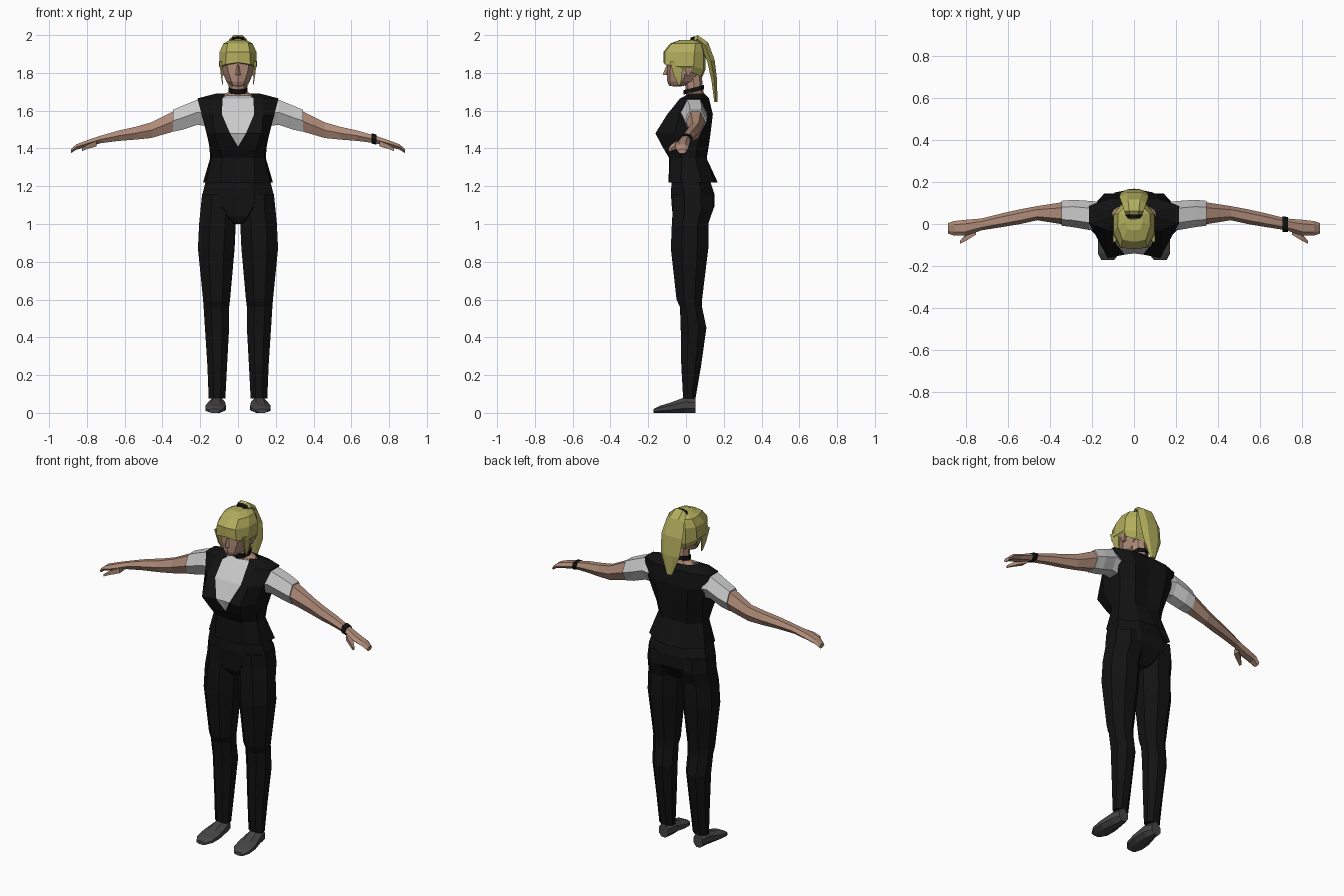
import bpy, bmesh
from math import cos, sin, pi
from mathutils import Vector


def material(name, r, g, b):
    m = bpy.data.materials.new(name)
    m.diffuse_color = (r, g, b, 1)
    return m


BLACK = material("black_cloth", 0.006, 0.006, 0.006)
SHOE = material("shoe_grey", 0.06, 0.06, 0.06)
SKIN = material("skin", 0.43, 0.26, 0.19)
HAIR = material("blonde_hair", 0.45, 0.42, 0.11)
WHITE = material("white_cloth", 0.8, 0.8, 0.8)


def grid(name, rows, mat, mirror=False, closed=False, caps=(False, False)):
    """Skin quads between rows of points, optionally mirrored across x."""
    bm = bmesh.new()
    vs = [[bm.verts.new(p) for p in r] for r in rows]
    n = len(vs[0])
    for a, b in zip(vs, vs[1:]):
        for i in range(n if closed else n - 1):
            j = (i + 1) % n
            bm.faces.new((a[i], a[j], b[j], b[i]))
    for on, r in zip(caps, (vs[0], vs[-1])):
        if on:
            bm.faces.new(r)
    bmesh.ops.remove_doubles(bm, verts=bm.verts, dist=0.0005)
    bmesh.ops.recalc_face_normals(bm, faces=bm.faces)
    # open shells must face away from the body axis
    if not closed and sum(f.normal.x * f.calc_center_median().x +
                          f.normal.y * f.calc_center_median().y for f in bm.faces) < 0:
        bmesh.ops.reverse_faces(bm, faces=bm.faces)
    me = bpy.data.meshes.new(name)
    bm.to_mesh(me)
    bm.free()
    me.materials.append(mat)
    ob = bpy.data.objects.new(name, me)
    bpy.context.collection.objects.link(ob)
    if mirror:
        m = ob.modifiers.new("mirror", 'MIRROR')
        m.merge_threshold = 0.001
    return ob


def loft(name, axis, sections, mat, n=8, turn=0.0, mirror=False):
    """Loft n-gons fitted to boxes (position, a0, a1, b0, b1) along an axis."""
    unit = [(cos(2 * pi * (i + turn) / n), sin(2 * pi * (i + turn) / n)) for i in range(n)]
    ma, mb = (max(abs(u[k]) for u in unit) for k in (0, 1))
    rows = []
    for p, a0, a1, b0, b1 in sections:
        row = []
        for u, v in unit:
            a = (a0 + a1) / 2 + (a1 - a0) / 2 * u / ma
            b = (b0 + b1) / 2 + (b1 - b0) / 2 * v / mb
            row.append({'x': (p, a, b), 'y': (a, p, b), 'z': (a, b, p)}[axis])
        rows.append(row)
    return grid(name, rows, mat, mirror, True, (True, True))


def levels(table):
    """Turn (z, (x, y), ...) entries into rows of points."""
    return [[(x, y, z) for x, y in pts] for z, *pts in table]


# Shoes
loft("shoe", 'y', [(.05, .085, .145, 0, .075), (0, .07, .155, 0, .085),
                   (-.08, .064, .172, 0, .055), (-.14, .07, .172, 0, .037),
                   (-.172, .095, .155, 0, .02)], SHOE, 8, .5, True)

# Trousers: legs and hips
loft("trouser_leg", 'z', [(.075, .067, .155, -.015, .05), (.25, .058, .162, -.025, .08),
                          (.45, .047, .175, -.028, .108), (.56, .047, .182, -.032, .085),
                          (.6, .042, .185, -.05, .085), (.87, .018, .212, -.08, .118),
                          (1.0, .012, .206, -.075, .118), (1.08, .004, .198, -.07, .145),
                          (1.16, .01, .19, -.07, .14)], BLACK, 8, .5, True)
loft("trouser_hips", 'z', [(1.0, -.03, .03, -.045, .09), (1.04, -.12, .12, -.07, .12),
                           (1.09, -.192, .192, -.075, .15), (1.16, -.188, .188, -.08, .15),
                           (1.25, -.165, .165, -.075, .12)], BLACK, 8, .5)

# Waistcoat: half shell from the neckline edge round to the back centre
grid("waistcoat", levels([
    (1.22, (0, -.092), (.09, -.088), (.172, -.03), (.185, .085), (.09, .15), (0, .168)),
    (1.35, (0, -.09), (.085, -.085), (.14, -.02), (.147, .05), (.08, .11), (0, .108)),
    (1.41, (0, -.118), (.1, -.125), (.15, -.04), (.152, .06), (.09, .12), (0, .112)),
    (1.48, (.042, -.145), (.125, -.162), (.167, -.06), (.165, .08), (.1, .13), (0, .12)),
    (1.58, (.085, -.095), (.135, -.1), (.192, -.035), (.192, .095), (.11, .142), (0, .128)),
    (1.665, (.082, -.03), (.13, -.03), (.215, .005), (.215, .085), (.12, .12), (0, .122)),
    (1.692, (.065, .02), (.09, .02), (.11, .035), (.105, .06), (.07, .085), (0, .095))]),
    BLACK, True)

# Shirt front in the V opening, and sleeves
grid("shirt_front", levels([
    (1.41, (0, -.118), (0, -.118)), (1.48, (0, -.14), (.042, -.145)),
    (1.58, (0, -.098), (.085, -.095)), (1.665, (0, -.032), (.082, -.03)),
    (1.68, (0, 0), (.065, .015))]), WHITE, True)
loft("shirt_sleeve", 'x', [(.17, -.03, .105, 1.52, 1.65), (.215, -.028, .11, 1.525, 1.658),
                           (.29, -.015, .115, 1.5, 1.628), (.345, -.008, .11, 1.488, 1.604)],
     WHITE, 6, 0, True)

# Arms with hands and thumbs
loft("arm", 'x', [(.33, -.003, .105, 1.493, 1.603), (.46, .018, .085, 1.455, 1.538),
                  (.54, .0, .07, 1.447, 1.515), (.63, -.015, .05, 1.44, 1.495),
                  (.725, -.03, .026, 1.428, 1.468), (.80, -.056, .02, 1.408, 1.443),
                  (.855, -.055, .014, 1.394, 1.422), (.885, -.045, .004, 1.374, 1.396)],
     SKIN, 6, 0, True)
loft("thumb", 'x', [(.75, -.05, -.01, 1.41, 1.44), (.795, -.078, -.045, 1.398, 1.422),
                    (.826, -.093, -.078, 1.386, 1.4)], SKIN, 4, .5, True)
loft("wrist_band", 'x', [(.707, -.037, .037, 1.426, 1.48), (.733, -.039, .033, 1.42, 1.474)],
     BLACK, 8)

# Neck and choker
loft("neck", 'z', [(1.65, -.11, .11, -.015, .11), (1.684, -.08, .08, 0, .1),
                   (1.7, -.046, .046, 0, .092), (1.82, -.045, .045, -.015, .08)], SKIN)
choker = loft("choker", 'z', [(1.698, -.05, .05, -.012, .096), (1.722, -.05, .05, -.014, .094)],
              BLACK)
for v in choker.data.vertices:
    v.co.z += (v.co.y - .04) * .25

# Head, nose and ears
grid("head", levels([
    (1.73, (0, -.088), (.024, -.08), (.032, -.04), (.02, -.02), (0, -.015)),
    (1.755, (0, -.1), (.035, -.085), (.062, -.02), (.04, .03), (0, .04)),
    (1.80, (0, -.1), (.05, -.084), (.08, 0), (.05, .06), (0, .075)),
    (1.86, (0, -.097), (.06, -.082), (.085, 0), (.055, .07), (0, .085)),
    (1.93, (0, -.08), (.05, -.07), (.075, 0), (.05, .06), (0, .07))]), SKIN, True)
grid("jaw_underside", [[(0, -.088, 1.73), (.024, -.08, 1.73)], [(0, -.04, 1.728), (.032, -.04, 1.73)],
                       [(0, -.015, 1.73), (.02, -.02, 1.73)]], SKIN, True)
loft("nose", 'z', [(1.79, -.014, .014, -.122, -.085), (1.8, -.012, .012, -.12, -.085),
                   (1.845, -.005, .005, -.102, -.085)], SKIN, 4)
loft("ear", 'z', [(1.785, .074, .085, .0, .018), (1.815, .076, .094, -.002, .032),
                  (1.84, .078, .096, .005, .035)], SKIN, 4, .5, True)

# Hair cap with fringe, dropping lower at the sides and back
cap = levels([
    (1.975, (0, -.03), (.03, -.025), (.042, .01), (.03, .045), (.02, .055), (0, .06)),
    (1.955, (0, -.085), (.055, -.075), (.078, -.01), (.075, .05), (.045, .08), (0, .085)),
    (1.91, (0, -.12), (.062, -.112), (.098, -.035), (.098, .045), (.06, .092), (0, .102))])
cap.append([(0, -.12, 1.855), (.066, -.112, 1.845), (.1, -.05, 1.835), (.1, .04, 1.835),
            (.062, .094, 1.82), (0, .104, 1.82)])
cap.append([(0, -.095, 1.852), (.06, -.085, 1.842), (.086, -.05, 1.83), (.084, .04, 1.80),
            (.05, .078, 1.78), (0, .085, 1.775)])
grid("hair_cap", cap, HAIR, True)
grid("hair_crown", [[(0, -.03, 1.975), (.03, -.025, 1.975), (.042, .01, 1.975)],
                    [(0, .06, 1.975), (.02, .055, 1.975), (.03, .045, 1.975)]], HAIR, True)
loft("side_lock", 'z', [(1.735, .078, .082, -.04, -.03), (1.78, .083, .09, -.062, -.022),
                        (1.86, .086, .099, -.085, -.015)], HAIR, 4, .5, True)

# Ponytail swept along a curved path, and its tie
path = [(.025, 1.955, .028, .02), (.06, 1.98, .045, .02), (.098, 1.95, .058, .022),
        (.132, 1.865, .07, .02), (.15, 1.76, .062, .015), (.158, 1.645, .018, .008)]
rows = []
for i, (y, z, w, t) in enumerate(path):
    a, b = path[max(i - 1, 0)], path[min(i + 1, len(path) - 1)]
    d = Vector((b[0] - a[0], b[1] - a[1])).normalized()
    rows.append([(w * cos(k * pi / 3), y - d.y * t * sin(k * pi / 3) / .866,
                  z + d.x * t * sin(k * pi / 3) / .866) for k in range(6)])
grid("ponytail", rows, HAIR, False, True, (True, True))
loft("hair_tie", 'y', [(.025, -.034, .034, 1.945, 1.987), (.045, -.042, .042, 1.95, 1.995)], BLACK)
